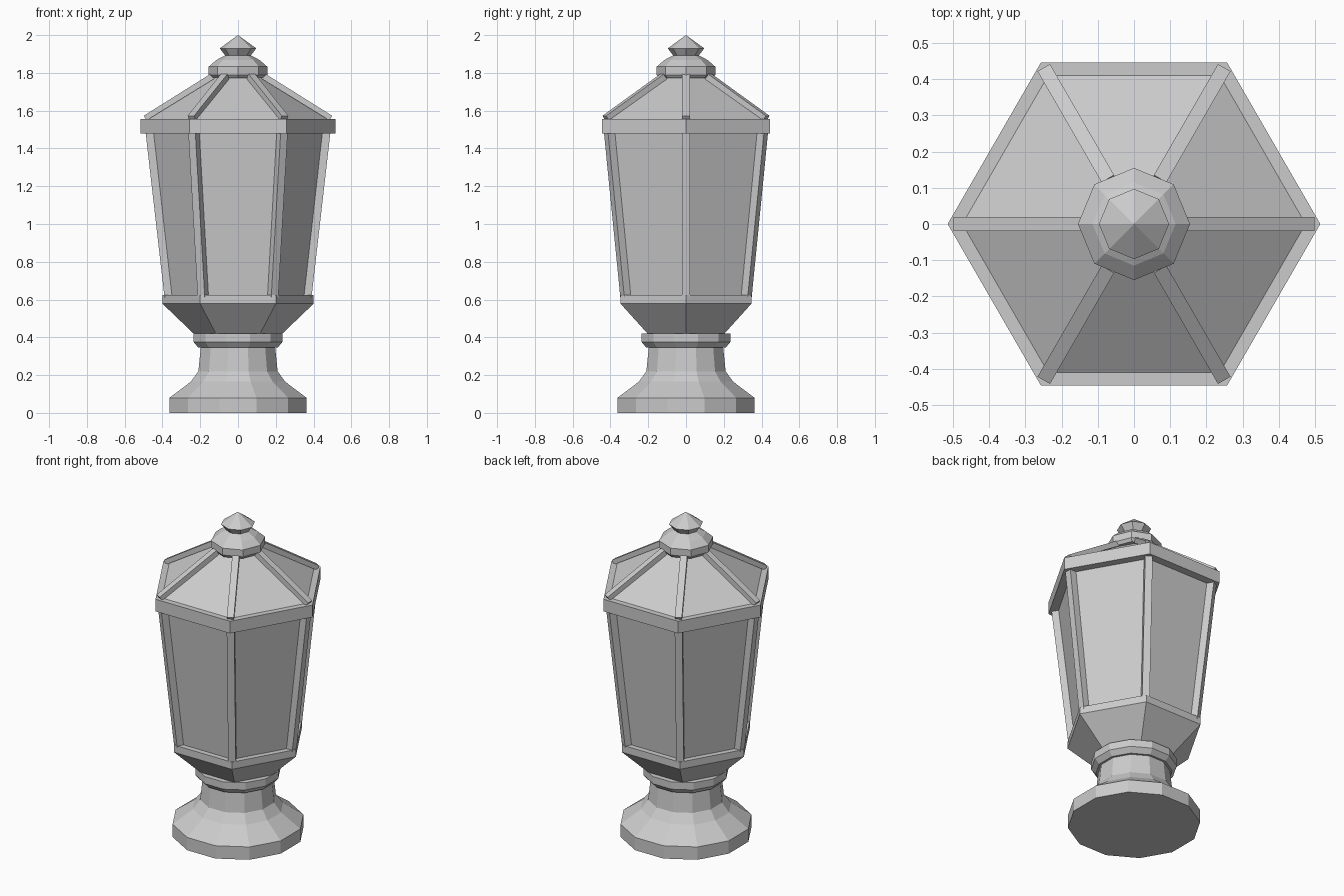
import bpy, bmesh, math
from mathutils import Vector

if "Cube" in bpy.data.objects:
    bpy.data.objects.remove(bpy.data.objects["Cube"])

metal = bpy.data.materials.new("plain grey")
metal.diffuse_color = (0.6, 0.6, 0.6, 1)
metal.use_nodes = True
metal.node_tree.nodes["Principled BSDF"].inputs["Base Color"].default_value = metal.diffuse_color


def finish(name, bm):
    bmesh.ops.recalc_face_normals(bm, faces=bm.faces[:])
    me = bpy.data.meshes.new(name)
    bm.to_mesh(me)
    bm.free()
    me.materials.append(metal)
    ob = bpy.data.objects.new(name, me)
    bpy.context.collection.objects.link(ob)
    return ob


def lathe(name, profile, sides, turn=0.0):
    """Flat-faced solid from (radius, z) points; radius 0 makes a tip."""
    bm = bmesh.new()
    rings = []
    for r, z in profile:
        if r == 0:
            rings.append([bm.verts.new((0, 0, z))])
        else:
            angles = [turn + math.tau * i / sides for i in range(sides)]
            rings.append([bm.verts.new((r * math.cos(a), r * math.sin(a), z)) for a in angles])
    for lo, hi in zip(rings, rings[1:]):
        for i in range(sides):
            j = (i + 1) % sides
            if len(hi) == 1:
                bm.faces.new((lo[i], lo[j], hi[0]))
            else:
                bm.faces.new((lo[i], lo[j], hi[j], hi[i]))
    bm.faces.new(rings[0][::-1])
    if len(rings[-1]) > 1:
        bm.faces.new(rings[-1])
    return finish(name, bm)


def corner_bars(name, section, width):
    """Six bars at the hexagon corners; section is the (radius, z) side outline."""
    bm = bmesh.new()
    for k in range(6):
        a = math.tau * k / 6
        out = Vector((math.cos(a), math.sin(a), 0))
        side = Vector((-math.sin(a), math.cos(a), 0)) * width / 2
        ends = []
        for s in (-1, 1):
            ends.append([bm.verts.new(out * r + side * s + Vector((0, 0, z))) for r, z in section])
            bm.faces.new(ends[-1])
        for i in range(len(section)):
            j = (i + 1) % len(section)
            bm.faces.new((ends[0][i], ends[0][j], ends[1][j], ends[1][i]))
    return finish(name, bm)


# twelve-sided pedestal with collar (radii given to the flats)
flat = 1 / math.cos(math.radians(15))
pedestal = [(0.363, 0), (0.363, 0.08), (0.25, 0.165), (0.21, 0.22), (0.197, 0.345),
            (0.21, 0.345), (0.235, 0.375), (0.235, 0.42)]
lathe("pedestal", [(r * flat, z) for r, z in pedestal], 12, math.radians(15))

# hexagonal lantern body
lathe("lower_bowl", [(0.23, 0.415), (0.40, 0.578), (0.40, 0.623)], 6)
lathe("glass_panes", [(0.361, 0.61), (0.461, 1.50)], 6)
corner_bars("corner_posts", [(0.34, 0.61), (0.389, 0.61), (0.491, 1.50), (0.44, 1.50)], 0.043)
lathe("upper_rim", [(0.515, 1.48), (0.515, 1.556)], 6)

# roof with ribs
lathe("roof", [(0.476, 1.555), (0.11, 1.782)], 6)
corner_bars("roof_ribs", [(0.483, 1.549), (0.499, 1.573), (0.145, 1.795), (0.127, 1.768)], 0.04)

# eight-sided cap and pointed finial
lathe("finial", [(0.14, 1.772), (0.155, 1.79), (0.155, 1.833), (0.115, 1.868), (0.068, 1.893),
                 (0.097, 1.93), (0, 2.0)], 8)
